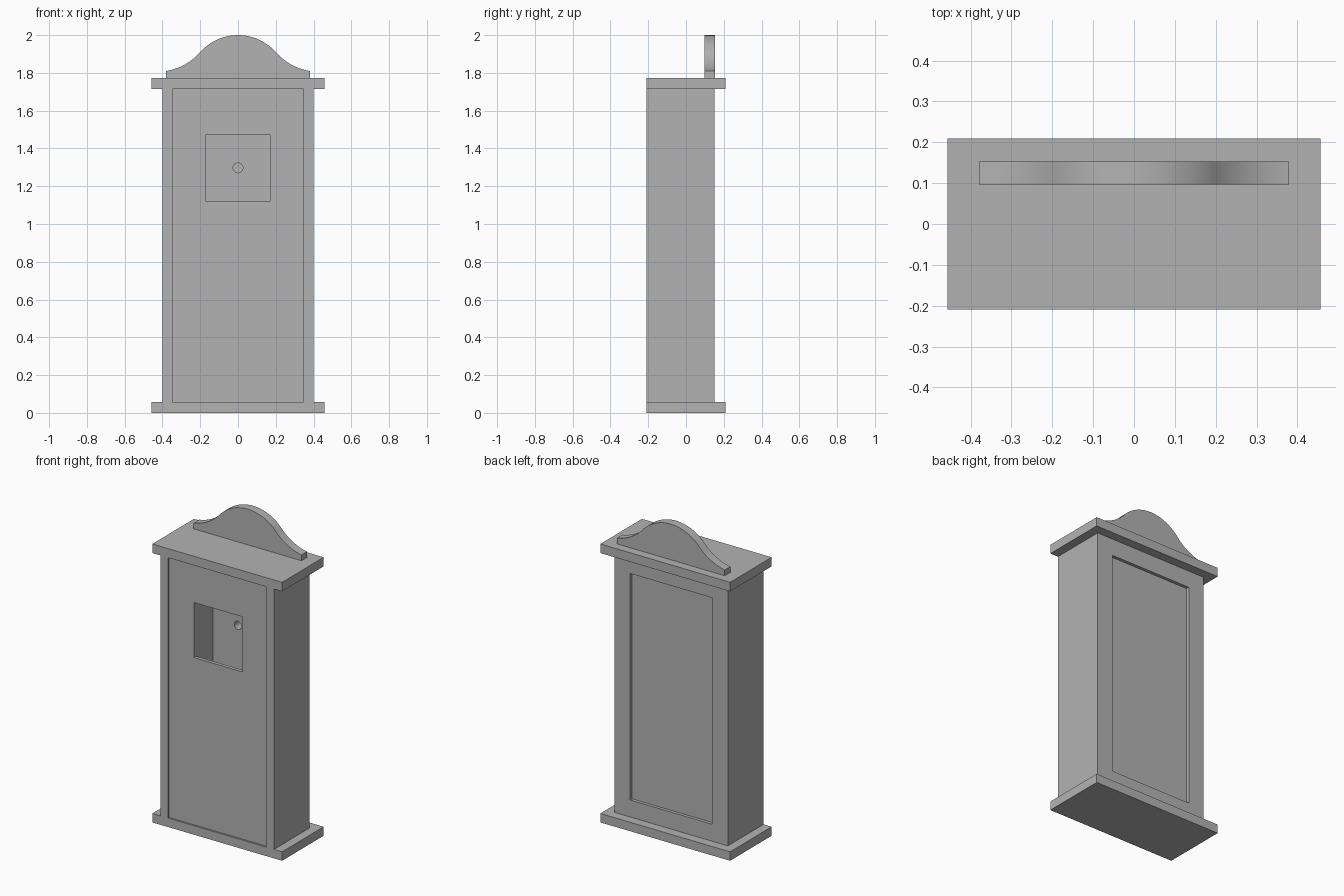
import bpy
import bmesh
from math import asin, sin, cos, radians, pi
from mathutils import Matrix

if "Cube" in bpy.data.objects:
    bpy.data.objects.remove(bpy.data.objects["Cube"], do_unlink=True)

GREY = (0.45, 0.45, 0.45, 1.0)
grey = bpy.data.materials.new("plain grey")
grey.use_nodes = True
grey.diffuse_color = GREY
grey.node_tree.nodes["Principled BSDF"].inputs["Base Color"].default_value = GREY


def add_object(name, bm):
    bmesh.ops.recalc_face_normals(bm, faces=bm.faces)
    mesh = bpy.data.meshes.new(name)
    bm.to_mesh(mesh)
    bm.free()
    mesh.materials.append(grey)
    obj = bpy.data.objects.new(name, mesh)
    bpy.context.collection.objects.link(obj)
    return obj


def activate(obj):
    bpy.ops.object.select_all(action="DESELECT")
    obj.select_set(True)
    bpy.context.view_layer.objects.active = obj


def box(name, half_width, y0, y1, z0, z1):
    bm = bmesh.new()
    bmesh.ops.create_cube(bm, size=1)
    bmesh.ops.scale(bm, vec=(2 * half_width, y1 - y0, z1 - z0), verts=bm.verts)
    bmesh.ops.translate(bm, vec=(0, (y0 + y1) / 2, (z0 + z1) / 2), verts=bm.verts)
    return add_object(name, bm)


def cut(target, cutter):
    mod = target.modifiers.new("cut", "BOOLEAN")
    mod.operation = "DIFFERENCE"
    mod.solver = "EXACT"
    mod.object = cutter
    activate(target)
    bpy.ops.object.modifier_apply(modifier=mod.name)
    bpy.data.objects.remove(cutter, do_unlink=True)


FRONT, BACK = -0.209, 0.15        # faces of the case
Z0, Z1 = 0.057, 1.715             # case bottom and top
DOOR = FRONT + 0.011              # recessed door face
CAVITY_BACK = 0.0
HOLE_Z, HOLE_R = 1.297, 0.026

# Base and cornice slabs
box("base", 0.457, FRONT, 0.209, 0, Z0)
box("cornice", 0.457, FRONT, 0.209, Z1, 1.773)

# Case with recessed door, window, inner shaft and back panel
case = box("case", 0.40, FRONT, BACK, Z0, Z1)
cut(case, box("door_cutter", 0.346, FRONT - 0.1, DOOR, Z0 - 0.1, Z1 + 0.1))
cut(case, box("shaft_cutter", 0.175, DOOR + 0.022, CAVITY_BACK, Z0 + 0.02, Z1 - 0.02))
cut(case, box("window_cutter", 0.172, FRONT - 0.1, -0.1, 1.122, 1.472))
cut(case, box("back_panel_cutter", 0.288, BACK - 0.02, BACK + 0.1, 0.165, 1.607))

# Spindle hole in the shaft's back wall
bm = bmesh.new()
bmesh.ops.create_cone(bm, cap_ends=True, segments=32, radius1=HOLE_R, radius2=HOLE_R,
                      depth=0.16, matrix=Matrix.Translation((0, CAVITY_BACK, HOLE_Z))
                      @ Matrix.Rotation(pi / 2, 4, "X"))
cut(case, add_object("hole_cutter", bm))
activate(case)
bpy.ops.object.shade_smooth_by_angle(angle=radians(30))

# Pediment: convex crown arc flowing into concave shoulders
CROWN_R, SHOULDER_R, STEPS = 0.267, 0.309, 16
turn, end = asin(0.2 / CROWN_R), radians(9.6)
half = []
for i in range(STEPS + 1):
    a = turn * i / STEPS
    half.append((CROWN_R * sin(a), 2 - CROWN_R * (1 - cos(a))))
jx, jz = half[-1]
for i in range(1, STEPS + 1):
    a = turn + (end - turn) * i / STEPS
    half.append((jx + SHOULDER_R * (sin(turn) - sin(a)),
                 jz - SHOULDER_R * (cos(a) - cos(turn))))
half.append((half[-1][0], 1.773))
outline = half + [(-x, z) for x, z in reversed(half[1:])]

bm = bmesh.new()
face = bm.faces.new([bm.verts.new((x, 0.097, z)) for x, z in outline])
extruded = bmesh.ops.extrude_face_region(bm, geom=[face])["geom"]
moved = [v for v in extruded if isinstance(v, bmesh.types.BMVert)]
bmesh.ops.translate(bm, vec=(0, 0.056, 0), verts=moved)
pediment = add_object("pediment", bm)
activate(pediment)
bpy.ops.object.shade_smooth_by_angle(angle=radians(30))
